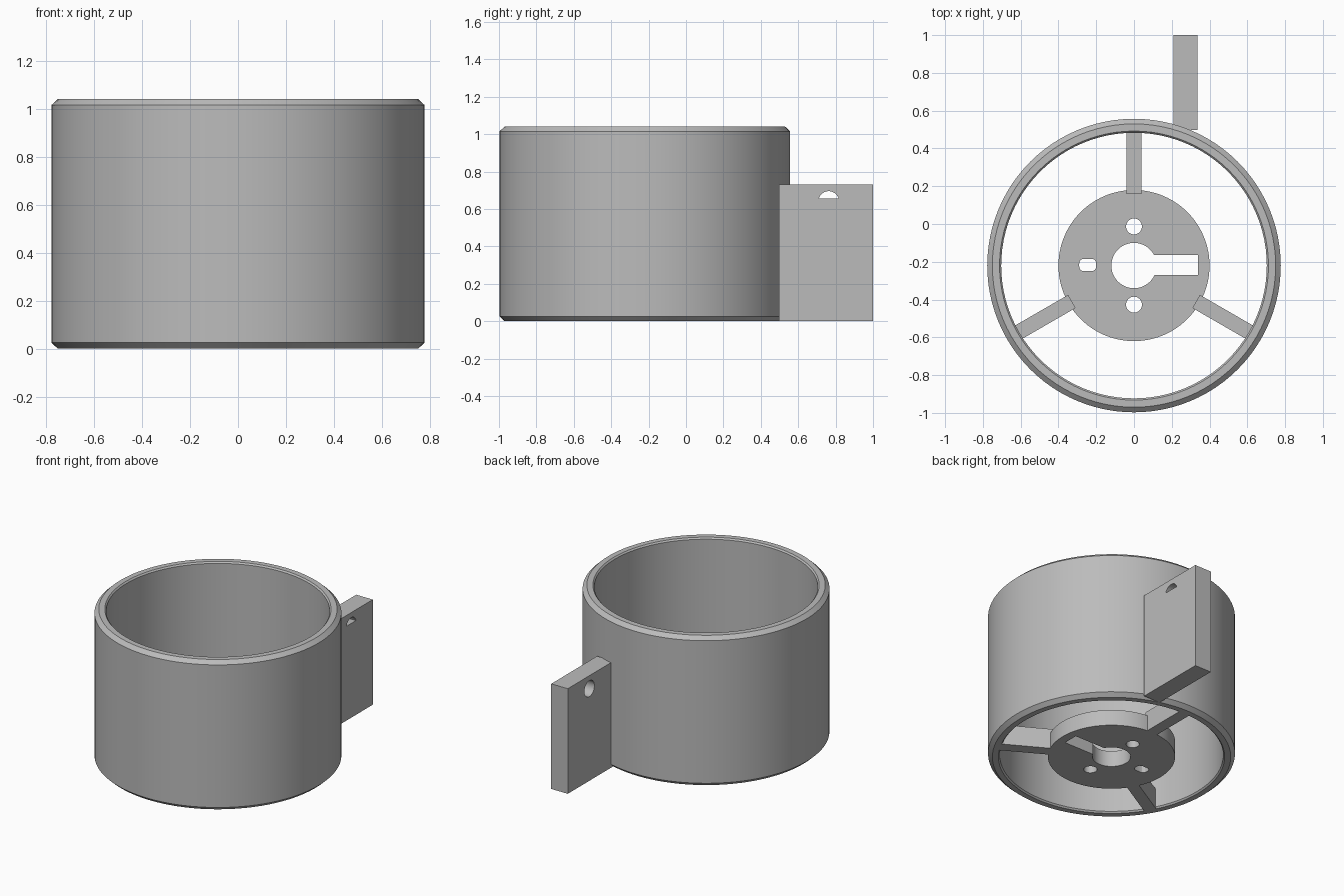
import bpy, bmesh
from math import pi, cos, sin, radians
from mathutils import Matrix, Vector

if "Cube" in bpy.data.objects:
    bpy.data.objects.remove(bpy.data.objects["Cube"], do_unlink=True)

AXIS = Vector((0, -0.22, 0))
HUB_TOP = 0.11

grey = bpy.data.materials.new("plain_grey")
grey.use_nodes = True
colour = (0.5, 0.5, 0.5, 1)
grey.diffuse_color = colour
grey.node_tree.nodes["Principled BSDF"].inputs["Base Color"].default_value = colour


def finish(name, bm):
    bmesh.ops.recalc_face_normals(bm, faces=bm.faces)
    mesh = bpy.data.meshes.new(name)
    bm.to_mesh(mesh)
    bm.free()
    mesh.materials.append(grey)
    obj = bpy.data.objects.new(name, mesh)
    bpy.context.collection.objects.link(obj)
    return obj


def box(name, low, high, matrix=Matrix()):
    low, high = Vector(low), Vector(high)
    bm = bmesh.new()
    bmesh.ops.create_cube(bm, size=1)
    bmesh.ops.transform(bm, verts=bm.verts, matrix=matrix
                        @ Matrix.Translation((low + high) / 2)
                        @ Matrix.Diagonal((*(high - low), 1)))
    return finish(name, bm)


def cylinder(name, radius, depth, centre, rotation=Matrix(), sides=48):
    bm = bmesh.new()
    bmesh.ops.create_cone(bm, cap_ends=True, segments=sides, radius1=radius,
                          radius2=radius, depth=depth,
                          matrix=Matrix.Translation(centre) @ rotation)
    return finish(name, bm)


def apply_modifiers(obj):
    bpy.context.view_layer.objects.active = obj
    for mod in list(obj.modifiers):
        bpy.ops.object.modifier_apply(modifier=mod.name)


def cut(obj, cutter):
    mod = obj.modifiers.new("cut", 'BOOLEAN')
    mod.operation, mod.solver, mod.object = 'DIFFERENCE', 'EXACT', cutter
    apply_modifiers(obj)
    bpy.data.objects.remove(cutter, do_unlink=True)


def smooth(obj):
    bpy.ops.object.select_all(action='DESELECT')
    obj.select_set(True)
    bpy.context.view_layer.objects.active = obj
    bpy.ops.object.shade_smooth_by_angle(angle=radians(12))


# Chamfered outer ring, turned from its wall section
profile = [(0.75, 0), (0.777, 0.025), (0.777, 1.015), (0.75, 1.04),
           (0.712, 1.04), (0.703, 1.03), (0.703, 0.01), (0.712, 0)]
bm = bmesh.new()
points = [bm.verts.new(AXIS + Vector((r, 0, z))) for r, z in profile]
edges = [bm.edges.new((points[i - 1], points[i])) for i in range(len(points))]
bmesh.ops.spin(bm, geom=points + edges, cent=AXIS, axis=(0, 0, 1),
               angle=2 * pi, steps=96)
bmesh.ops.remove_doubles(bm, verts=bm.verts, dist=0.0001)
smooth(finish("outer_ring", bm))

# Hub disc with bore, keyway, two round holes and a rounded slot
hub = cylinder("hub", 0.4, HUB_TOP, AXIS + Vector((0, 0, HUB_TOP / 2)), sides=96)
cut(hub, cylinder("bore_cutter", 0.12, 1, AXIS))
cut(hub, box("keyway_cutter", (0, -0.27, -1), (0.34, -0.165, 1)))
for side in (-1, 1):
    cut(hub, cylinder("hole_cutter", 0.042, 1, AXIS + Vector((0, side * 0.207, 0))))
slot = box("slot_cutter", (-0.29, -0.25, -1), (-0.2, -0.184, 1))
bevel = slot.modifiers.new("round", 'BEVEL')
bevel.width, bevel.segments = 0.025, 4
apply_modifiers(slot)
cut(hub, slot)
smooth(hub)

# Three spokes joining hub to ring
for i in range(3):
    turn = Matrix.Translation(AXIS) @ Matrix.Rotation(radians(90 + 120 * i), 4, 'Z')
    box(f"spoke_{i + 1}", (0.38, -0.04, 0), (0.725, 0.04, 0.14), turn)

# Mounting plate with a hanging hole, half open on the outer face
plate = box("mounting_plate", (0.208, 0.498, 0), (0.335, 1, 0.73))
sideways = Matrix.Rotation(pi / 2, 4, 'Y')
cut(plate, cylinder("pocket_cutter", 0.055, 0.4, (0.09, 0.763, 0.64), sideways))
opening = cylinder("opening_cutter", 0.055, 0.4, (0.3, 0.763, 0.64), sideways)
cut(opening, box("opening_trim", (0, 0.5, 0.5), (1, 1, 0.655)))
cut(plate, opening)
smooth(plate)
